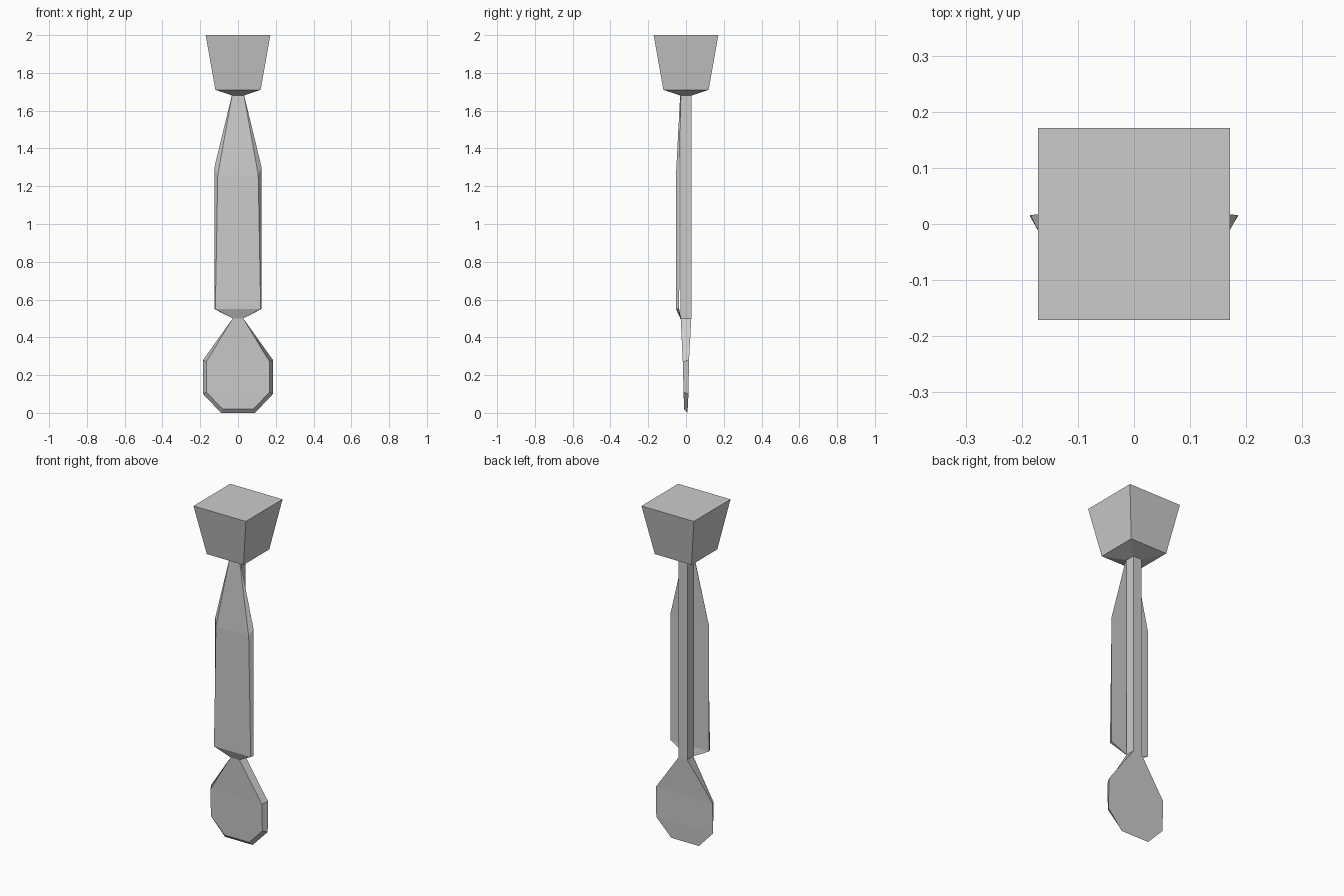
import bpy, bmesh

if "Cube" in bpy.data.objects:
    bpy.data.objects.remove(bpy.data.objects["Cube"])


def loft(name, rows):
    """Skin four-cornered rings; each row is front (half width, y, z), back (half width, y, z)."""
    bm = bmesh.new()
    rings = []
    for front, back in rows:
        (fx, fy, fz), (bx, by, bz) = front, back
        corners = [(-fx, fy, fz), (fx, fy, fz), (bx, by, bz), (-bx, by, bz)]
        rings.append([bm.verts.new(c) for c in corners])
    for a, b in zip(rings, rings[1:]):
        for i in range(4):
            j = (i + 1) % 4
            bm.faces.new((a[i], a[j], b[j], b[i]))
    bm.faces.new(rings[0])
    bm.faces.new(rings[-1])
    bmesh.ops.recalc_face_normals(bm, faces=bm.faces)
    mesh = bpy.data.meshes.new(name)
    bm.to_mesh(mesh)
    bm.free()
    obj = bpy.data.objects.new(name, mesh)
    bpy.context.collection.objects.link(obj)
    return obj


def square(half, z):
    return (half, -half, z), (half, half, z)


# Flared block at the top with a shallow pyramid underneath
loft("head_block", [square(0.03, 1.68), square(0.12, 1.71), square(0.171, 2.0)])

# Square shaft
loft("shaft", [square(0.028, 0.5), square(0.028, 1.69)])

# Thin faceted plate along the front of the shaft
loft("front_plate", [
    ((0.028, -0.030, 0.50), (0.028, -0.027, 0.50)),
    ((0.120, -0.053, 0.55), (0.125, -0.036, 0.55)),
    ((0.107, -0.053, 1.26), (0.125, -0.034, 1.30)),
    ((0.028, -0.030, 1.70), (0.028, -0.027, 1.70)),
])

# Flat paddle tip, front face smaller than the back
loft("paddle", [
    ((0.080, -0.010, 0.02), (0.090, 0.008, 0.00)),
    ((0.168, -0.013, 0.11), (0.185, 0.013, 0.10)),
    ((0.168, -0.017, 0.27), (0.185, 0.016, 0.28)),
    ((0.028, -0.028, 0.50), (0.028, 0.028, 0.50)),
])
